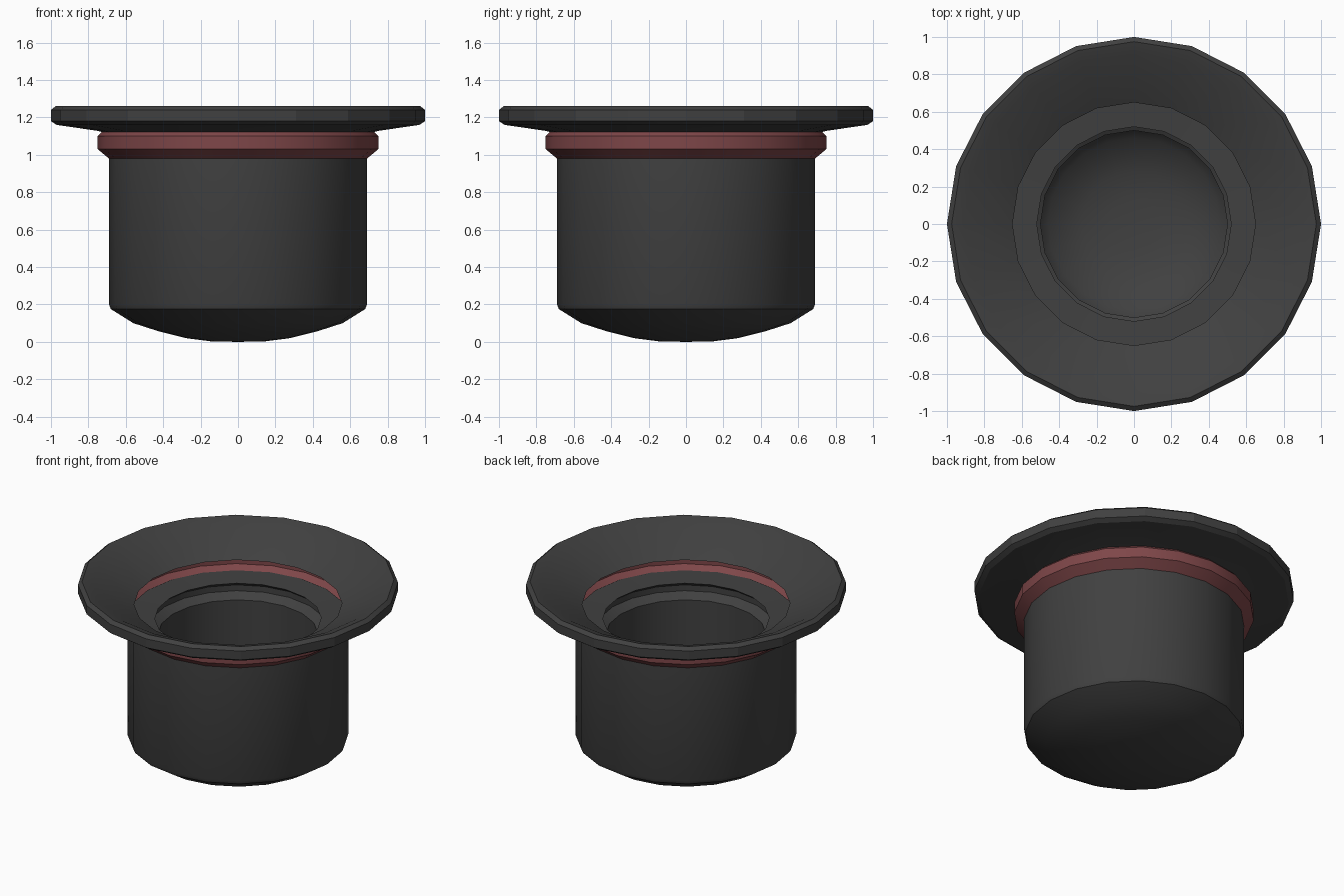
import bpy, bmesh, math

if "Cube" in bpy.data.objects:
    bpy.data.objects.remove(bpy.data.objects["Cube"])

SIDES = 20


def material(name, color):
    m = bpy.data.materials.new(name)
    m.diffuse_color = (*color, 1)
    m.use_nodes = True
    m.node_tree.nodes["Principled BSDF"].inputs["Base Color"].default_value = m.diffuse_color
    return m


def lathe(name, profile, mat, closed=False, smooth=None):
    """Spin an (r, z) profile round the z axis; r = 0 makes a pole."""
    bm = bmesh.new()
    rings = []
    for r, z in profile:
        if r == 0:
            rings.append([bm.verts.new((0, 0, z))] * SIDES)
        else:
            rings.append([bm.verts.new((r * math.cos(a), r * math.sin(a), z))
                          for a in (2 * math.pi * i / SIDES for i in range(SIDES))])
    pairs = list(zip(rings, rings[1:]))
    if closed:
        pairs.append((rings[-1], rings[0]))
    for lo, hi in pairs:
        for i in range(SIDES):
            j = (i + 1) % SIDES
            quad = dict.fromkeys((lo[i], lo[j], hi[j], hi[i]))
            bm.faces.new(list(quad))
    bmesh.ops.recalc_face_normals(bm, faces=bm.faces)
    me = bpy.data.meshes.new(name)
    bm.to_mesh(me)
    bm.free()
    me.materials.append(mat)
    ob = bpy.data.objects.new(name, me)
    bpy.context.collection.objects.link(ob)
    if smooth:
        bpy.ops.object.select_all(action='DESELECT')
        ob.select_set(True)
        bpy.context.view_layer.objects.active = ob
        bpy.ops.object.shade_smooth_by_angle(angle=math.radians(smooth))
    return ob


felt = material("dark_felt", (0.052, 0.052, 0.052))
ribbon = material("red_ribbon", (0.21, 0.062, 0.066))

# Crown: domed outside, thick wall, grooved lip and bowl-shaped inside
lathe("crown", [
    (0, 0), (0.14, 0.002), (0.28, 0.02), (0.42, 0.055), (0.56, 0.10),
    (0.68, 0.175), (0.69, 0.20), (0.69, 1.01),
    (0.52, 1.00), (0.56, 0.97), (0.56, 0.93), (0.50, 0.895),
    (0.50, 0.33), (0.46, 0.28), (0.28, 0.21), (0.14, 0.19), (0, 0.187)],
    felt, smooth=35)

# Ribbon band: thin bevelled ring, also seen from inside
lathe("ribbon_band", [
    (0.69, 0.98), (0.75, 1.03), (0.75, 1.10), (0.72, 1.13),
    (0.70, 1.125), (0.735, 1.095), (0.735, 1.035), (0.69, 1.00)],
    ribbon, closed=True, smooth=25)

# Brim: dished ring with a chamfered outer edge
lathe("brim", [
    (0.65, 1.10), (0.75, 1.128), (0.97, 1.16), (1.0, 1.18), (1.0, 1.24),
    (0.975, 1.26), (0.91, 1.24)],
    felt, closed=True, smooth=15)
